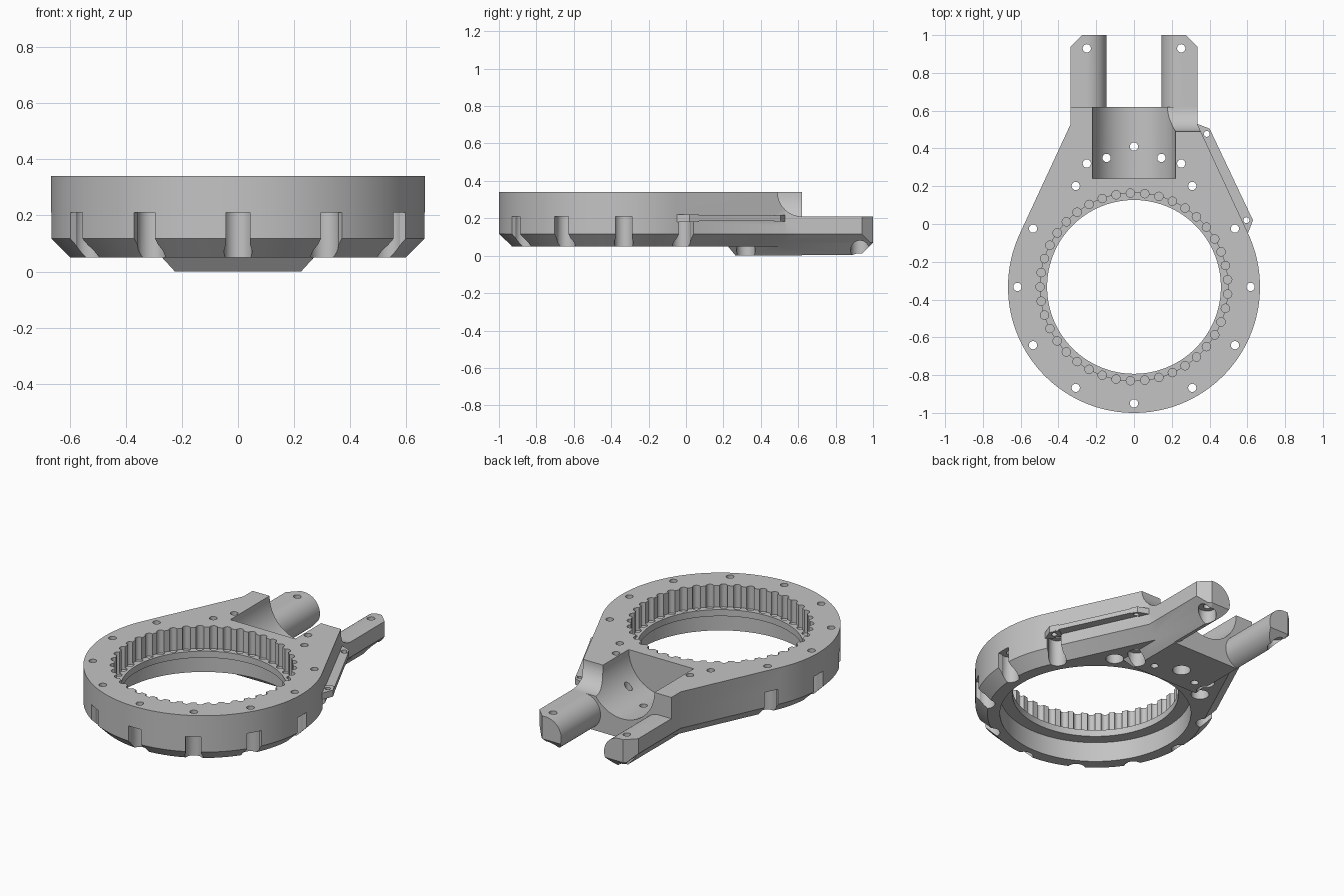
import bpy, bmesh, math
from mathutils import Matrix, Vector

if "Cube" in bpy.data.objects:
    bpy.data.objects.remove(bpy.data.objects["Cube"], do_unlink=True)

grey = bpy.data.materials.new("plain grey")
grey.use_nodes = True
COLOR = (0.55, 0.55, 0.55, 1)
grey.diffuse_color = COLOR
grey.node_tree.nodes["Principled BSDF"].inputs["Base Color"].default_value = COLOR

TOP, EDGE, BASE = 0.34, 0.117, 0.05       # main heights
ARM_TOP = 0.21
CY, R = -0.333, 0.667                     # ring centre and radius
HALF, CORNER, BACK = 0.335, 0.53, 0.62    # neck half width and ends
TANGENT = math.radians(24.9)


def finish(name, bm):
    bmesh.ops.recalc_face_normals(bm, faces=bm.faces)
    mesh = bpy.data.meshes.new(name)
    bm.to_mesh(mesh)
    bm.free()
    mesh.materials.append(grey)
    obj = bpy.data.objects.new(name, mesh)
    bpy.context.scene.collection.objects.link(obj)
    return obj


def loft(bm, loops):
    """Closed solid through stacked (outline, z) loops."""
    rings = [[bm.verts.new((x, y, z)) for x, y in pts] for pts, z in loops]
    for low, high in zip(rings, rings[1:]):
        for i in range(len(low)):
            j = (i + 1) % len(low)
            bm.faces.new((low[i], low[j], high[j], high[i]))
    bm.faces.new(rings[0][::-1])
    bm.faces.new(rings[-1])


def prism(bm, pts, z0, z1):
    loft(bm, [(pts, z0), (pts, z1)])


def drill(bm, x, y, r, z0, z1, n=24):
    prism(bm, [(x + r * math.cos(math.tau * i / n), y + r * math.sin(math.tau * i / n))
               for i in range(n)], z0, z1)


def cross_cylinder(bm, r, axis, a0, a1, centre, n=96):
    rot = Matrix.Rotation(math.pi / 2, 4, "X" if axis == "Y" else "Y")
    mid = Vector(centre)
    mid["XYZ".index(axis)] = (a0 + a1) / 2
    bmesh.ops.create_cone(bm, cap_ends=True, segments=n, radius1=r, radius2=r,
                          depth=a1 - a0, matrix=Matrix.Translation(mid) @ rot)


def combine(target, operation, name, build):
    """Build a helper solid, boolean it into the target, then remove it."""
    bm = bmesh.new()
    build(bm)
    helper = finish(name, bm)
    helper.hide_render = True
    mod = target.modifiers.new(name, "BOOLEAN")
    mod.operation, mod.solver, mod.object = operation, "EXACT", helper
    graph = bpy.context.evaluated_depsgraph_get()
    mesh = bpy.data.meshes.new_from_object(target.evaluated_get(graph))
    target.modifiers.clear()
    target.data = mesh
    bpy.data.objects.remove(helper, do_unlink=True)


# Teardrop housing with a chamfered lower edge
def teardrop(d):
    n = 120
    start, sweep = math.pi - TANGENT, math.pi + 2 * TANGENT
    arc = [((R - d) * math.cos(start + sweep * i / n),
            CY + (R - d) * math.sin(start + sweep * i / n)) for i in range(n + 1)]
    x, y = HALF - d, CORNER - 0.22 * d
    return arc + [(x, y), (x, BACK), (-x, BACK), (-x, y)]


bm = bmesh.new()
loft(bm, [(teardrop(EDGE - BASE), BASE), (teardrop(0), EDGE), (teardrop(0), TOP)])
housing = finish("gear_housing", bm)


# Motor cradle block, later split into two arms
def block(x, y0, y1):
    c = max(0.001, x + y1 - 1.275)
    return [(-x, y0), (x, y0), (x, y1 - c), (x - c, y1), (c - x, y1), (-x, y1 - c)]


def cradle(bm):
    loft(bm, [(block(0.225, 0.265, 0.93), 0), (block(0.289, 0.208, 1), 0.07),
              (block(HALF, 0.168, 1), EDGE), (block(HALF, 0.168, 1), ARM_TOP)])


combine(housing, "UNION", "cradle_block", cradle)

# Ring bore: thin lip between the gear bore above and a wider recess below
for name, radius, z0, z1 in (("lip_bore", 0.46, -0.1, 0.5),
                             ("gear_bore", 0.497, 0.21, 0.5),
                             ("lower_recess", 0.53, -0.1, 0.17)):
    combine(housing, "DIFFERENCE", name, lambda b: drill(b, 0, CY, radius, z0, z1, 164))


# Pin grooves around the bore
def pins(bm):
    count = 41
    for i in range(count):
        a = math.pi + math.tau * i / count
        drill(bm, 0.497 * math.cos(a), CY + 0.497 * math.sin(a), 0.0225, 0.2, 0.5, 16)


combine(housing, "DIFFERENCE", "pin_grooves", pins)


# Gap between the arms, leaving their inner sides fully rounded
def arm_gap(bm):
    r, cx, n = ARM_TOP / 2, 0.25, 32
    turns = [math.pi * (i / n - 0.5) for i in range(n + 1)]
    right = [(cx, -0.1)] + [(cx - r * math.cos(t), r + r * math.sin(t)) for t in turns] + [(cx, 0.5)]
    prism(bm, right + [(-x, z) for x, z in reversed(right)], BACK, 1.2)
    for v in bm.verts:
        v.co.y, v.co.z = v.co.z, v.co.y


combine(housing, "DIFFERENCE", "arm_gap", arm_gap)

# Cylindrical motor pocket and cable notch
combine(housing, "DIFFERENCE", "motor_pocket",
        lambda b: cross_cylinder(b, 0.22, "Y", 0.24, 1.2, (0, 0, TOP)))
combine(housing, "DIFFERENCE", "cable_notch",
        lambda b: cross_cylinder(b, 0.13, "X", 0.1, 0.5, (0, BACK, TOP)))

# Screw positions
ring_angles = [math.radians(a) for a in range(0, 360, 30) if a != 90]
ring_screws = [(0.617 * math.cos(a), CY + 0.617 * math.sin(a)) for a in ring_angles]
arm_screws = [(s * 0.25, y) for s in (-1, 1) for y in (0.32, 0.93)]
motor_screws = [(-0.145, 0.35), (0.145, 0.35)]
SHAFT = (0, 0.41)


# Counterbores from below
def bores(bm):
    for x, y in ring_screws:
        drill(bm, x, y, 0.05, -0.1, ARM_TOP)
    for x, y in arm_screws:
        drill(bm, x, y, 0.05, -0.1, 0.085)
    drill(bm, *SHAFT, 0.05, -0.1, 0.06)


combine(housing, "DIFFERENCE", "counterbores", bores)


# Side openings of the ring counterbores
def openings(bm):
    for a in ring_angles:
        if abs(math.sin(a) - math.sin(math.pi / 3)) < 0.01:
            continue
        out, side = Vector((math.cos(a), math.sin(a))), Vector((-math.sin(a), math.cos(a)))
        centre = Vector((0, CY))
        corners = [(0.617, -1), (0.75, -1), (0.75, 1), (0.617, 1)]
        prism(bm, [tuple(centre + out * r + side * 0.043 * s) for r, s in corners], -0.1, ARM_TOP)


combine(housing, "DIFFERENCE", "side_openings", openings)

# Slim side rail with thicker ends
combine(housing, "UNION", "side_rail", lambda b: prism(
    b, [(0.32, 0.5), (0.55, 0), (0.625, 0.03), (0.405, 0.495)], 0.186, 0.214))
combine(housing, "UNION", "rail_back_end", lambda b: prism(
    b, [(0.32, 0.47), (0.415, 0.472), (0.40, 0.505), (0.33, 0.532)], 0.182, 0.218))
combine(housing, "UNION", "rail_front_end", lambda b: prism(
    b, [(0.55, 0.04), (0.575, -0.03), (0.603, -0.05), (0.63, 0.02), (0.605, 0.07)], 0.18, 0.22))


# Through holes
def holes(bm):
    for x, y in ring_screws + arm_screws + motor_screws + [SHAFT]:
        drill(bm, x, y, 0.022, -0.2, 0.6, 16)
    for x, y in ((0.385, 0.477), (0.595, 0.02)):
        drill(bm, x, y, 0.016, -0.2, 0.6, 16)


combine(housing, "DIFFERENCE", "screw_holes", holes)

# Smooth the curved walls, keep edges crisp
bpy.ops.object.select_all(action="DESELECT")
housing.select_set(True)
bpy.context.view_layer.objects.active = housing
bpy.ops.object.shade_smooth_by_angle(angle=math.radians(28))
